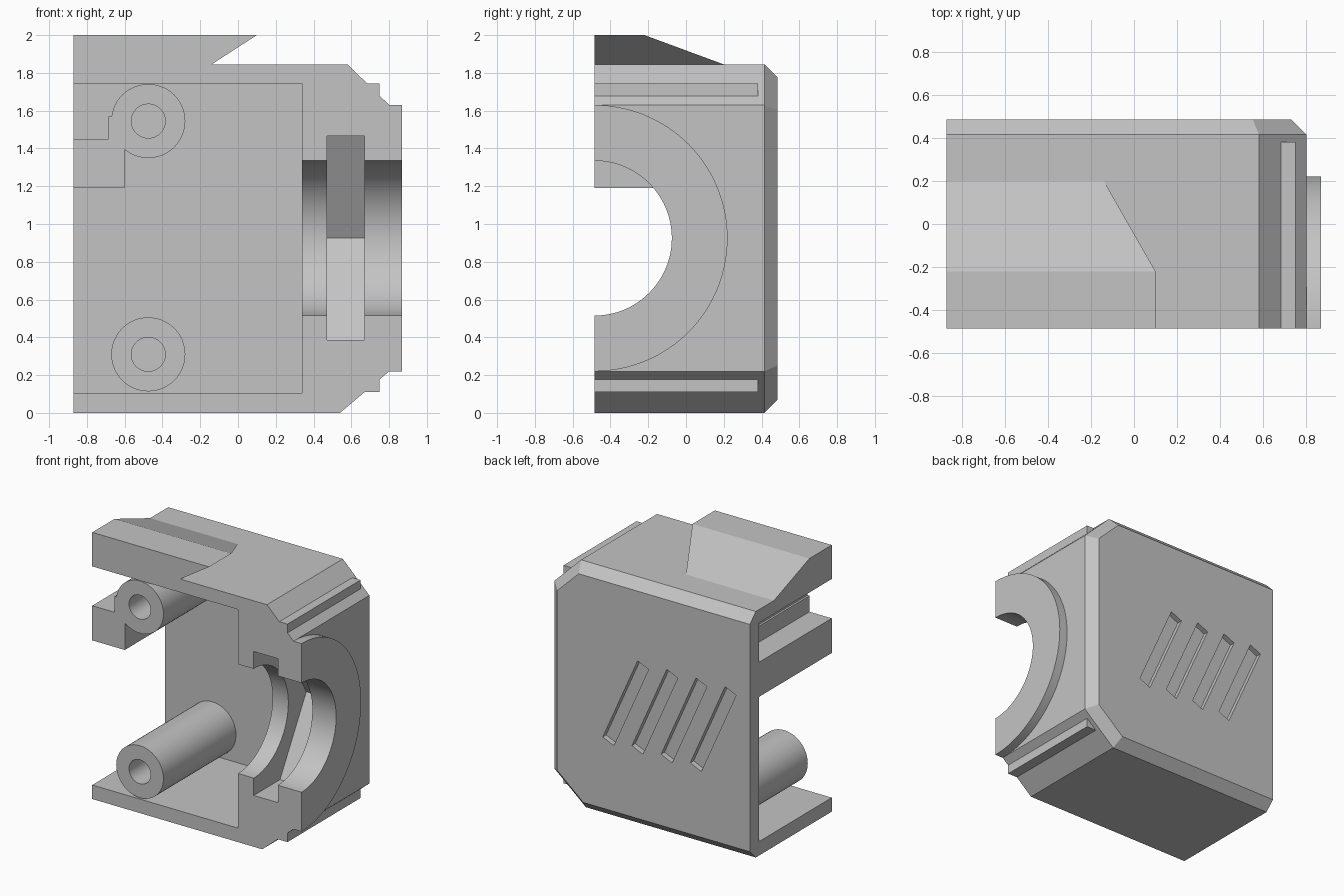
import bpy, bmesh
from math import cos, sin, pi, radians

cube = bpy.data.objects.get("Cube")
if cube:
    bpy.data.objects.remove(cube, do_unlink=True)

grey = bpy.data.materials.new("plain_grey")
grey.use_nodes = True
colour = (0.55, 0.55, 0.55, 1)
grey.diffuse_color = colour
grey.node_tree.nodes["Principled BSDF"].inputs["Base Color"].default_value = colour

FRONT, BACK, LEFT, WALL = -0.485, 0.485, -0.87, 0.375
AXLE = (FRONT, 0.925)          # bore centre in y, z


def prism(name, profile, axis, start, end, end_profile=None):
    """Extrude a profile, (x, z) along y or (y, z) along x."""
    place = (lambda p, d: (p[0], d, p[1])) if axis == "y" else (lambda p, d: (d, *p))
    bm = bmesh.new()
    a = [bm.verts.new(place(p, start)) for p in profile]
    b = [bm.verts.new(place(p, end)) for p in end_profile or profile]
    bm.faces.new(a)
    bm.faces.new(b)
    for i in range(len(a)):
        j = (i + 1) % len(a)
        bm.faces.new((a[i], a[j], b[j], b[i]))
    bmesh.ops.recalc_face_normals(bm, faces=bm.faces)
    mesh = bpy.data.meshes.new(name)
    bm.to_mesh(mesh)
    bm.free()
    mesh.materials.append(grey)
    obj = bpy.data.objects.new(name, mesh)
    bpy.context.collection.objects.link(obj)
    return obj


def rect(u0, u1, v0, v1):
    return [(u0, v0), (u1, v0), (u1, v1), (u0, v1)]


def arc(centre, radius, n, sweep=2 * pi, start=0):
    count = n if sweep == 2 * pi else n + 1
    return [(centre[0] + radius * cos(start + sweep * i / n),
             centre[1] + radius * sin(start + sweep * i / n)) for i in range(count)]


def combine(tool, operation):
    """Merge a tool into the housing or cut it away."""
    mod = housing.modifiers.new(tool.name, "BOOLEAN")
    mod.operation, mod.solver, mod.object = operation, "EXACT", tool
    bpy.context.view_layer.objects.active = housing
    bpy.ops.object.modifier_apply(modifier=mod.name)
    bpy.data.objects.remove(tool, do_unlink=True)


def add(*args):
    combine(prism(*args), "UNION")


def cut(*args):
    combine(prism(*args), "DIFFERENCE")


# Outer block with chamfered corners and a bevelled back edge
outline = [(LEFT, 0), (0.54, 0), (0.80, 0.22), (0.80, 1.63), (0.58, 1.845), (LEFT, 1.845)]
inset = [(LEFT, 0.07), (0.514, 0.07), (0.73, 0.252), (0.73, 1.60), (0.551, 1.775), (LEFT, 1.775)]
housing = prism("housing", outline, "y", FRONT, 0.415)
add("back_bevel", outline, "y", 0.415, BACK, inset)

# Sloped top ridge with an undercut end
ridge = prism("top_ridge", [(FRONT, 1.80), (FRONT, 2), (-0.22, 2), (0.20, 1.845), (0.20, 1.80)],
              "x", LEFT, 0.1)
for v in ridge.data.vertices:
    if v.co.x > 0:
        v.co.x += (v.co.z - 2) * 0.24 / 0.155
combine(ridge, "UNION")

# Corner ribs and round side collar
add("lower_rib", rect(0.66, 0.75, 0.11, 0.18), "y", FRONT, 0.38)
add("upper_rib", rect(0.68, 0.75, 1.675, 1.745), "y", FRONT, 0.38)
add("side_collar", arc(AXLE, 0.705, 64, pi, -pi / 2), "x", 0.76, 0.867)

# Inner cavity, shaft bore and hexagonal pocket
cut("cavity", rect(-1.1, 0.34, 0.105, 1.745), "y", -0.7, WALL)
cut("shaft_bore", arc(AXLE, 0.41, 96), "x", 0.2, 1.0)
cut("hex_pocket", arc(AXLE, 0.54 / cos(pi / 6), 6), "x", 0.47, 0.67)

# Bracket and screw bosses
bracket = [(LEFT, 1.19), (-0.6, 1.19), (-0.6, 1.57), (-0.685, 1.57), (-0.685, 1.45), (LEFT, 1.45)]
add("bracket", bracket, "y", FRONT, 0.42)
for z in (0.31, 1.545):
    add("screw_boss", arc((-0.475, z), 0.196, 48), "y", FRONT, 0.42)
    cut("screw_hole", arc((-0.475, z), 0.09, 32), "y", -0.7, 0.3)

# Slanted vent recesses on the back
tilt = radians(24)
for i in range(4):
    cx, cz = 0.161 - 0.242 * i, 0.908
    slot = [(cx + u * cos(tilt) + v * sin(tilt), cz + u * sin(tilt) - v * cos(tilt))
            for u, v in rect(-0.05, 0.05, -0.355, 0.355)]
    cut("vent_recess", slot, "y", 0.445, 0.6)

# Smooth the round walls, keep edges crisp
bpy.ops.object.select_all(action="DESELECT")
housing.select_set(True)
bpy.context.view_layer.objects.active = housing
bpy.ops.object.shade_smooth_by_angle(angle=radians(18))
